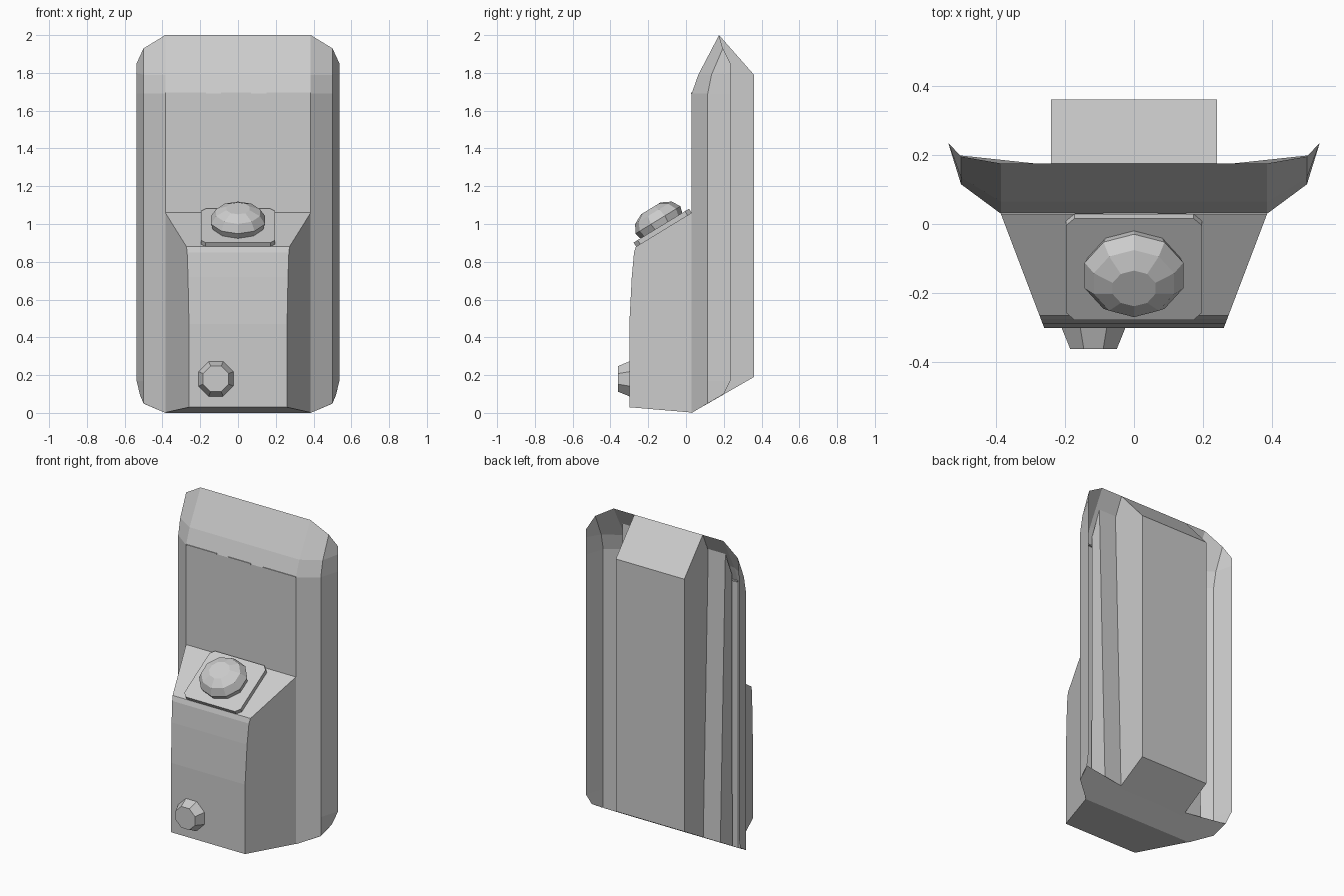
import bpy
import bmesh
import math
from mathutils import Matrix, Vector

old = bpy.data.objects.get("Cube")
if old:
    bpy.data.objects.remove(old, do_unlink=True)

grey = bpy.data.materials.new("plain_grey")
grey.use_nodes = True
grey.diffuse_color = (0.6, 0.6, 0.6, 1)
grey.node_tree.nodes["Principled BSDF"].inputs["Base Color"].default_value = (0.6, 0.6, 0.6, 1)


def finish(name, bm, recalc=True):
    if recalc:
        bmesh.ops.recalc_face_normals(bm, faces=bm.faces)
    mesh = bpy.data.meshes.new(name)
    bm.to_mesh(mesh)
    bm.free()
    mesh.materials.append(grey)
    obj = bpy.data.objects.new(name, mesh)
    bpy.context.scene.collection.objects.link(obj)
    return obj


def loft(name, rows, closed=False, caps=False, matrix=None):
    """Skin a list of equal-length point rows."""
    bm = bmesh.new()
    grid = [[bm.verts.new(p) for p in row] for row in rows]
    count = len(rows[0])
    for low, high in zip(grid, grid[1:]):
        for i in range(count if closed else count - 1):
            j = (i + 1) % count
            bm.faces.new((low[i], low[j], high[j], high[i]))
    if caps:
        bm.faces.new(list(reversed(grid[0])))
        bm.faces.new(grid[-1])
    if matrix:
        bm.transform(matrix)
    return finish(name, bm, caps)


def prism(name, profile, half_width):
    """Side profile (y, z) spanned symmetrically; width may depend on y."""
    rows = [[(s * half_width(y), y, z) for y, z in profile] for s in (-1, 1)]
    return loft(name, rows, closed=True, caps=True)


def mirrored(points):
    return [(-x, y, z) for x, y, z in reversed(points)] + points


# Thin wrapped front shell with rounded top and bottom corners
loft("front_shell", [mirrored(half) for half in (
    [(0.385, 0.03, 0), (0.50, 0.115, 0.05), (0.52, 0.20, 0.10)],
    [(0.385, 0.03, 0.17), (0.50, 0.115, 0.17), (0.537, 0.235, 0.17)],
    [(0.385, 0.03, 1.69), (0.50, 0.115, 1.69), (0.537, 0.235, 1.69)],
    [(0.385, 0.065, 1.79), (0.50, 0.135, 1.79), (0.537, 0.235, 1.80)],
    [(0.385, 0.175, 2.0), (0.50, 0.195, 1.93), (0.537, 0.235, 1.85)],
)])

# Sloped plate closing the bottom of the shell
bm = bmesh.new()
outline = mirrored([(0.385, 0.03, 0), (0.50, 0.115, 0.049), (0.52, 0.20, 0.098), (0.24, 0.17, 0.081)])
bm.faces.new([bm.verts.new(p) for p in outline])
bm.normal_update()
for face in bm.faces:
    if face.normal.z > 0:
        face.normal_flip()
finish("bottom_plate", bm, False)

# Rear spine and the wider step it sits on
prism("rear_spine", [(0.05, 0.012), (0.36, 0.19), (0.36, 1.79), (0.175, 2.0), (0.055, 1.74)],
      lambda y: 0.24)
prism("rear_step", [(0.05, 0.012), (0.17, 0.081), (0.12, 1.89), (0.055, 1.74)],
      lambda y: 0.36)

# Front housing, narrowing toward the front
prism("front_housing", [(0.03, 0.002), (-0.30, 0.03), (-0.30, 0.47), (-0.287, 0.72),
                        (-0.275, 0.85), (-0.265, 0.88), (0.03, 1.06)],
      lambda y: 0.385 + (y - 0.03) * 0.38)

# Broken lip under the sloped top
for index, (left, right) in enumerate(((-0.385, -0.17), (-0.09, 0.07), (0.15, 0.385))):
    bm = bmesh.new()
    bmesh.ops.create_cube(bm, size=1, matrix=Matrix.Translation(((left + right) / 2, 0.034, 1.691))
                          @ Matrix.Diagonal((right - left, 0.014, 0.008, 1)))
    finish(f"top_lip_{index + 1}", bm)

# Chamfered plate lying on the sloped top of the housing
tilt = math.atan2(0.18, 0.295)
slope = Matrix.Translation((0, -0.1175, 0.97)) @ Matrix.Rotation(tilt, 4, 'X')
w, d, c = 0.197, 0.172, 0.025
corners = [(w, -d + c), (w, d - c), (w - c, d), (c - w, d),
           (-w, d - c), (-w, c - d), (c - w, -d), (w - c, -d)]
loft("dome_plate", [[(x, y, z) for x, y in corners] for z in (-0.005, 0.025)],
     closed=True, caps=True, matrix=slope)

# Faceted dome on the plate
sides = 10
rings = []
for radius, height in ((0.138, 0.02), (0.15, 0.06), (0.122, 0.105), (0.065, 0.132)):
    rings.append([(radius * math.cos(a), radius * 0.93 * math.sin(a), height)
                  for a in (math.tau * (i + 0.5) / sides for i in range(sides))])
loft("dome", rings, closed=True, caps=True, matrix=slope)

# Octagonal knob on the lower front
bm = bmesh.new()
bmesh.ops.create_cone(bm, cap_ends=True, segments=8, radius1=0.101, radius2=0.073, depth=0.064,
                      matrix=Matrix.Translation((-0.117, -0.329, 0.18))
                      @ Matrix.Rotation(math.pi / 2, 4, 'X')
                      @ Matrix.Rotation(math.pi / 8, 4, 'Z'))
finish("front_knob", bm)
